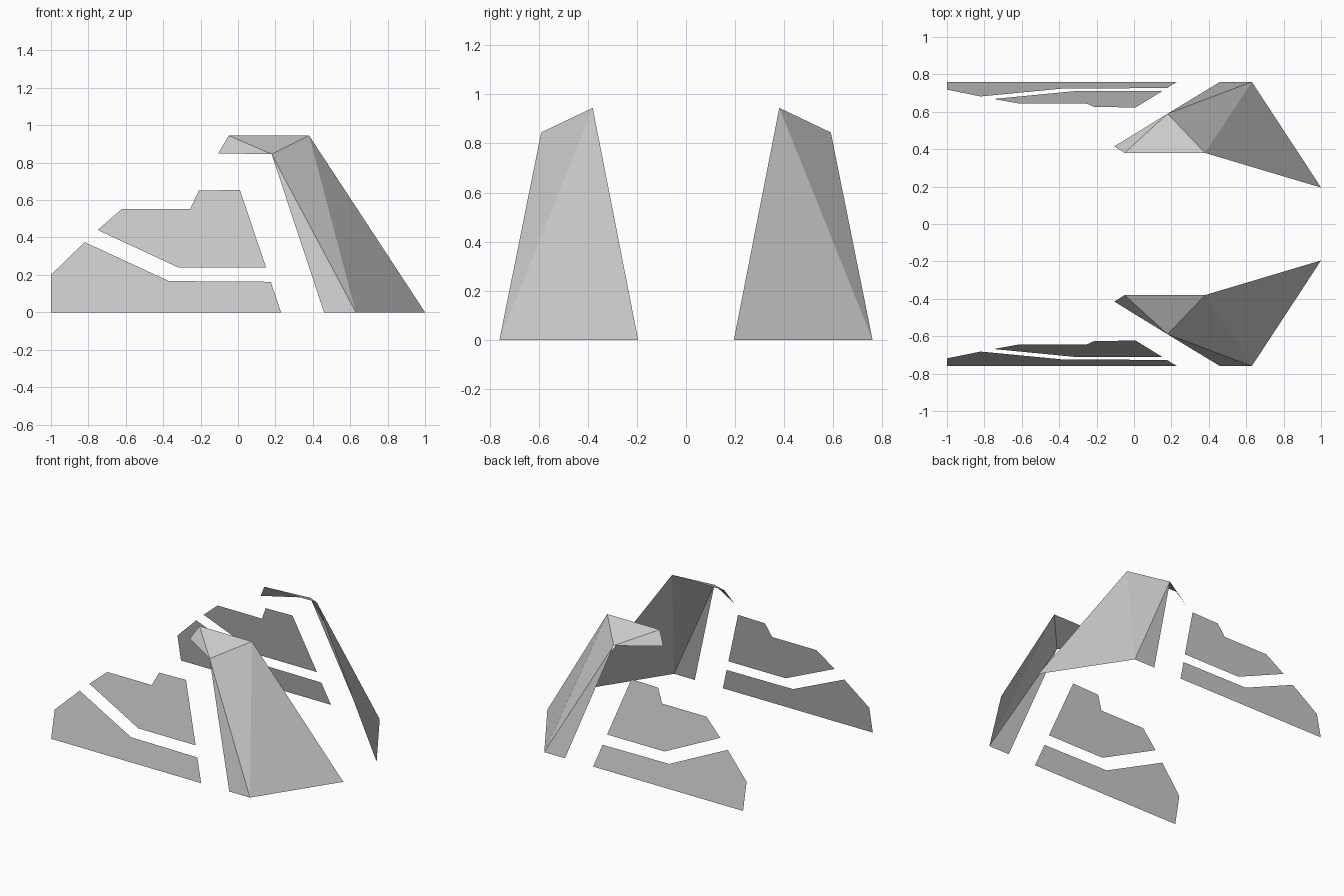
import bpy

cube = bpy.data.objects.get("Cube")
if cube:
    bpy.data.objects.remove(cube, do_unlink=True)

# One plain grey for the whole model
GREY = (0.6, 0.6, 0.6, 1.0)
grey = bpy.data.materials.new("light_grey")
grey.use_nodes = True
grey.diffuse_color = GREY
grey.node_tree.nodes["Principled BSDF"].inputs["Base Color"].default_value = GREY


def mirrored_sheet(name, verts, faces):
    """Thin flat-shaded sheet on the front side, mirrored to the back."""
    mesh = bpy.data.meshes.new(name)
    mesh.from_pydata(verts, [], faces)
    mesh.materials.append(grey)
    obj = bpy.data.objects.new(name, mesh)
    bpy.context.collection.objects.link(obj)
    mirror = obj.modifiers.new("mirror", 'MIRROR')
    mirror.use_axis = (False, True, False)
    mirror.use_mirror_merge = False
    return obj


def side_panel(name, outline):
    """Flat panel from an x-z outline, leaning inward as it rises."""
    foot_y, lean = -0.76, 0.208
    verts = [(x, foot_y + lean * z, z) for x, z in outline]
    return mirrored_sheet(name, verts, [range(len(verts))])


# Lower side panel, with a raised peak at its far end
side_panel("lower_side_panel", [
    (-1.0, 0), (0.23, 0), (0.175, 0.163), (-0.37, 0.167),
    (-0.82, 0.375), (-1.0, 0.2)])

# Upper side panel, with a stepped top
side_panel("upper_side_panel", [
    (-0.32, 0.24), (0.15, 0.24), (0.01, 0.655), (-0.21, 0.65),
    (-0.255, 0.553), (-0.62, 0.553), (-0.75, 0.44)])

# Folded corner shell: top arm, corner strip and broad sloping end
corner = {
    "arm_tip": (-0.05, -0.38, 0.945),
    "peak": (0.38, -0.38, 0.945),
    "shoulder": (0.18, -0.59, 0.845),
    "arm_lip": (-0.105, -0.415, 0.85),
    "foot_side": (0.46, -0.76, 0),
    "foot_corner": (0.63, -0.76, 0),
    "foot_end": (1.0, -0.195, 0),
}
folds = [
    ("arm_tip", "shoulder", "peak"),
    ("shoulder", "arm_tip", "arm_lip"),
    ("peak", "shoulder", "foot_corner"),
    ("foot_corner", "shoulder", "foot_side"),
    ("peak", "foot_corner", "foot_end"),
]
keys = list(corner)
mirrored_sheet("corner_shell", list(corner.values()),
               [[keys.index(k) for k in fold] for fold in folds])
